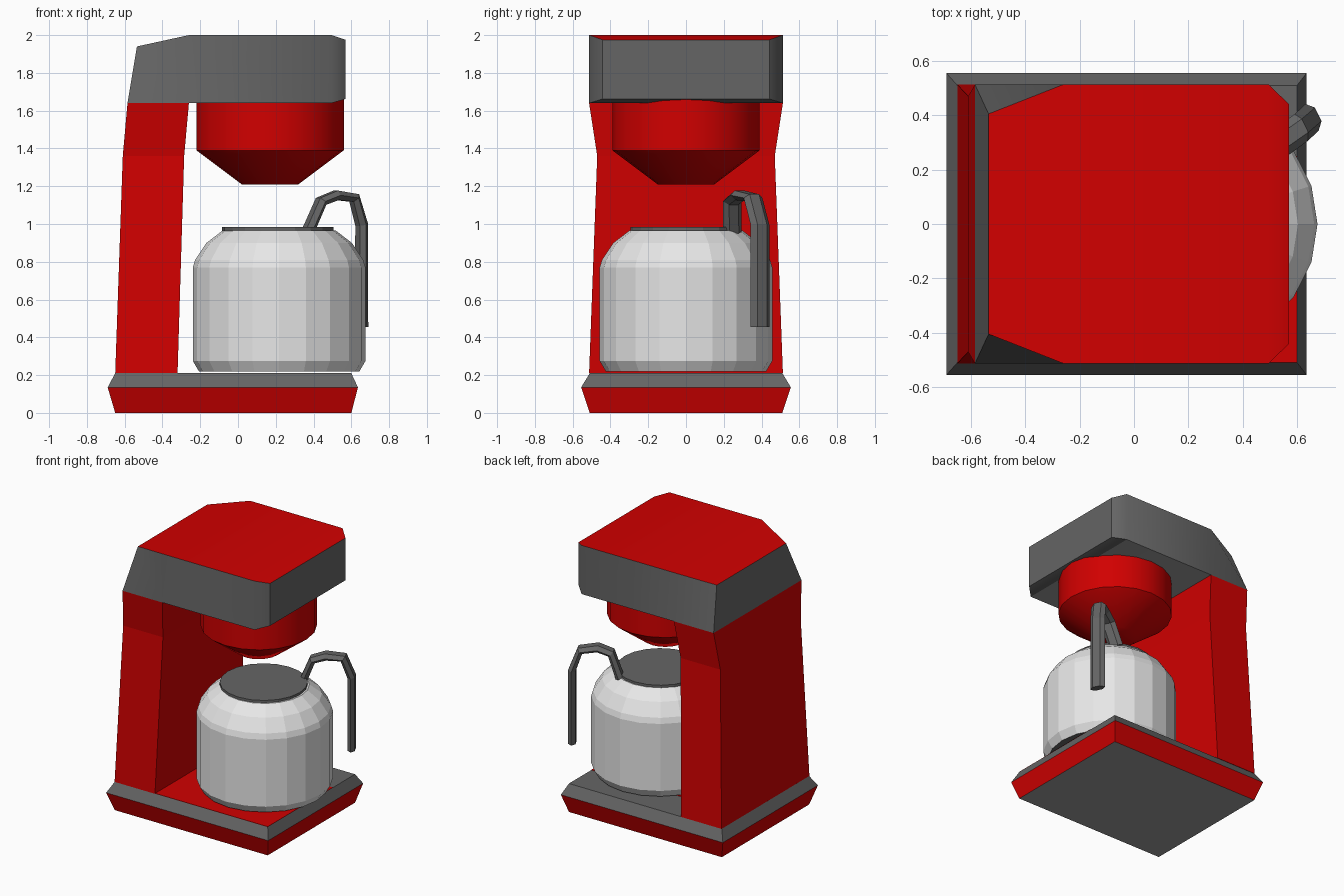
import bpy
import bmesh
from math import cos, sin, pi, radians
from mathutils import Vector

cube = bpy.data.objects.get("Cube")
if cube:
    bpy.data.objects.remove(cube, do_unlink=True)


def material(name, color):
    m = bpy.data.materials.new(name)
    m.use_nodes = True
    m.diffuse_color = (*color, 1)
    m.node_tree.nodes["Principled BSDF"].inputs["Base Color"].default_value = (*color, 1)
    return m


RED = material("red enamel", (0.64, 0, 0))
GREY = material("dark grey plastic", (0.13, 0.13, 0.13))
UNDER = material("mid grey underside", (0.33, 0.33, 0.33))
PALE = material("pale pot", (0.8, 0.8, 0.8))


def loft(name, rings, mats, rule=None):
    """Skin a list of closed rings, cap both ends, colour faces by a rule."""
    bm = bmesh.new()
    loops = [[bm.verts.new(p) for p in ring] for ring in rings]
    for a, b in zip(loops, loops[1:]):
        for i in range(len(a)):
            j = (i + 1) % len(a)
            bm.faces.new((a[i], a[j], b[j], b[i]))
    bm.faces.new(loops[0][::-1])
    bm.faces.new(loops[-1])
    bmesh.ops.recalc_face_normals(bm, faces=bm.faces[:])
    bm.normal_update()
    if rule:
        for f in bm.faces:
            f.material_index = rule(f)
    me = bpy.data.meshes.new(name)
    bm.to_mesh(me)
    bm.free()
    for m in mats:
        me.materials.append(m)
    ob = bpy.data.objects.new(name, me)
    bpy.context.collection.objects.link(ob)
    return ob


def smooth(ob, angle):
    bpy.ops.object.select_all(action="DESELECT")
    ob.select_set(True)
    bpy.context.view_layer.objects.active = ob
    bpy.ops.object.shade_smooth_by_angle(angle=radians(angle))


def rect(x0, x1, y0, y1, z):
    return [(x0, y0, z), (x1, y0, z), (x1, y1, z), (x0, y1, z)]


def turned(name, cx, profile, mats, rule=None, sides=20):
    rings = [[(cx + r * cos(2 * pi * i / sides), r * sin(2 * pi * i / sides), z)
              for i in range(sides)] for r, z in profile]
    return loft(name, rings, mats, rule)


# Base: red skirt, grey bevelled rim, lighter underside
def base_colour(f):
    if f.normal.z < -0.99:
        return 2
    return int(f.calc_center_median().z > 0.14)


loft("base", [rect(-0.65, 0.6, -0.51, 0.51, 0), rect(-0.69, 0.635, -0.555, 0.555, 0.135),
              rect(-0.65, 0.6, -0.51, 0.51, 0.21)], [RED, GREY, UNDER], base_colour)

# Red front area of the base top
loft("base_top_plate", [rect(-0.65, 0.6, -0.51, 0.25, z) for z in (0.209, 0.212)], [RED])

# Waisted column
loft("column", [rect(-0.65, -0.32, -0.513, 0.513, 0.21),
                rect(-0.61, -0.285, -0.47, 0.47, 1.36),
                rect(-0.585, -0.26, -0.513, 0.513, 1.64)], [RED])


# Hood: sections along its length, red on top, lighter flat underside
def section(x_low, y_low, z_low, x_high, y_high, z_high):
    return [(x_low, -y_low, z_low), (x_low, y_low, z_low),
            (x_high, y_high, z_high), (x_high, -y_high, z_high)]


def hood_colour(f):
    if f.normal.z < -0.99:
        return 2
    return int(f.normal.z < 0.7)


hood = loft("hood", [section(-0.585, 0.513, 1.64, -0.535, 0.405, 1.94),
                     section(-0.26, 0.513, 1.64, -0.26, 0.513, 2),
                     section(0.495, 0.513, 1.64, 0.495, 0.513, 2),
                     section(0.57, 0.441, 1.662, 0.57, 0.441, 1.975)],
            [RED, GREY, UNDER], hood_colour)
smooth(hood, 45)

# Filter basket
basket = turned("filter_basket", 0.17, [(0.39, 1.665), (0.39, 1.39), (0.15, 1.21)], [RED])
smooth(basket, 40)

# Pot with a dark underside, and its lid
turned("pot", 0.218, [(0.425, 0.22), (0.457, 0.275), (0.457, 0.77), (0.445, 0.81),
                      (0.385, 0.9), (0.3, 0.965)], [PALE, GREY],
       lambda f: int(f.normal.z < -0.9))
turned("pot_lid", 0.21, [(0.295, 0.96), (0.295, 0.983)], [GREY])

# Handle: flattened hexagonal section swept along a bent path
across = Vector((-0.435, 0.9, 0))
path = [Vector(p) for p in [(0.37, 0.245, 0.96), (0.44, 0.245, 1.12), (0.52, 0.285, 1.152),
                            (0.615, 0.355, 1.138), (0.655, 0.392, 0.995),
                            (0.655, 0.392, 0.455)]]
rings = []
for i, p in enumerate(path):
    before = (p - path[i - 1]).normalized() if i else Vector()
    after = (path[i + 1] - p).normalized() if i + 1 < len(path) else Vector()
    out = across.cross(before + after).normalized()
    rings.append([p + across * 0.055 * cos(k * pi / 3) + out * 0.029 * sin(k * pi / 3)
                  for k in range(6)])
loft("handle", rings, [GREY])
